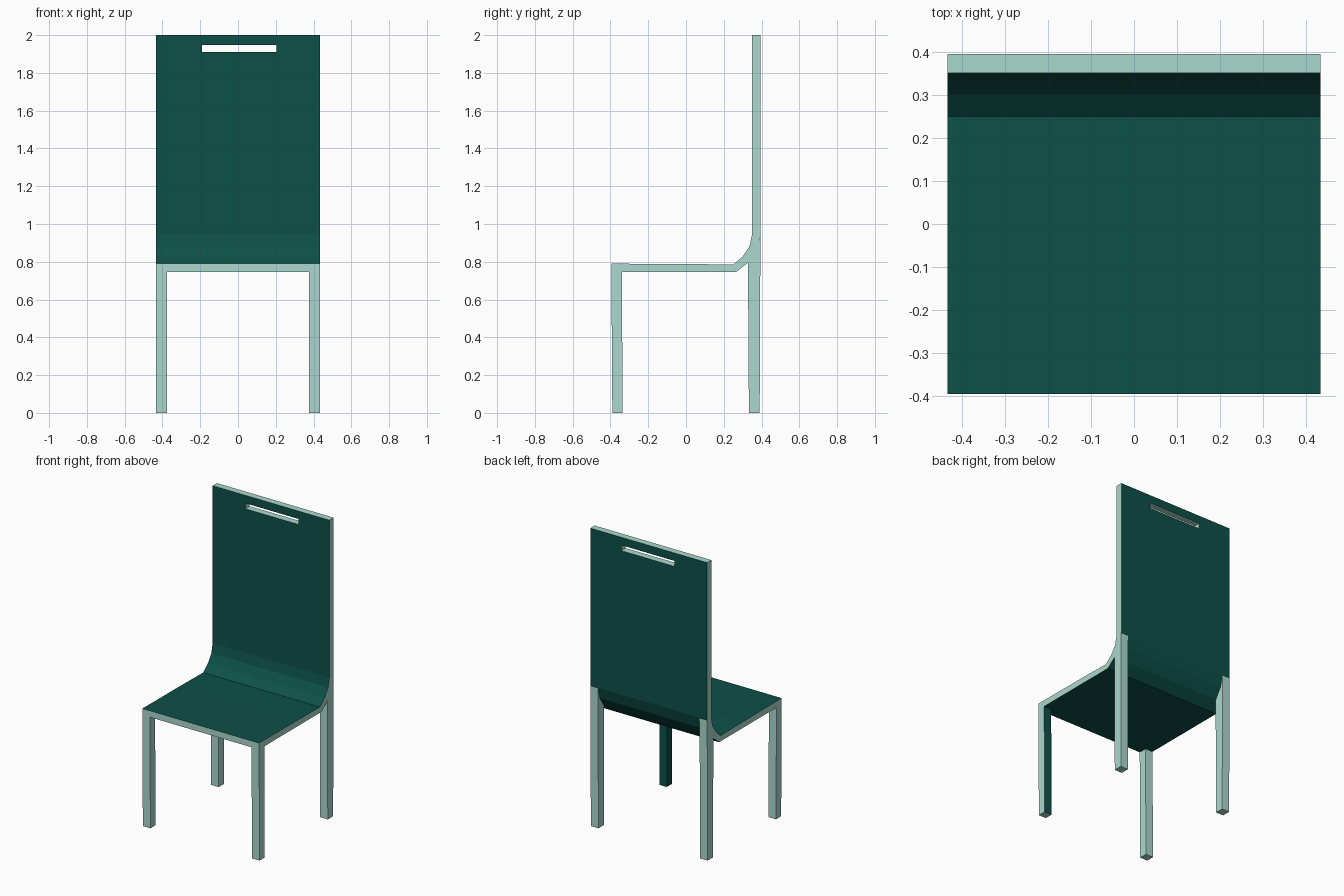
import bpy, bmesh

if "Cube" in bpy.data.objects:
    bpy.data.objects.remove(bpy.data.objects["Cube"])

W = 0.433  # half width


def material(name, rgb):
    m = bpy.data.materials.new(name)
    m.diffuse_color = (*rgb, 1)
    m.use_nodes = True
    m.node_tree.nodes["Principled BSDF"].inputs["Base Color"].default_value = m.diffuse_color
    return m


DARK = material("dark_green", (0.004, 0.08, 0.065))
LIGHT = material("pale_green", (0.41, 0.69, 0.62))


def extrude_profile(name, pts, x0, x1, dark_sides=(), dark_caps=()):
    """Extrude a (y, z) outline along x; listed sides and caps are dark."""
    bm = bmesh.new()
    a = [bm.verts.new((x0, y, z)) for y, z in pts]
    b = [bm.verts.new((x1, y, z)) for y, z in pts]
    n = len(pts)
    for cap, vs in enumerate((a, b)):
        bm.faces.new(vs).material_index = 0 if cap in dark_caps else 1
    for i in range(n):
        j = (i + 1) % n
        f = bm.faces.new((a[i], a[j], b[j], b[i]))
        f.material_index = 0 if i in dark_sides else 1
    bmesh.ops.recalc_face_normals(bm, faces=bm.faces)
    me = bpy.data.meshes.new(name)
    bm.to_mesh(me)
    bm.free()
    me.materials.append(DARK)
    me.materials.append(LIGHT)
    ob = bpy.data.objects.new(name, me)
    bpy.context.collection.objects.link(ob)
    return ob


# One bent sheet forms the seat and backrest: inner line, then outer line
inner = [(-0.395, 0.79), (0.04, 0.788), (0.25, 0.785), (0.30, 0.828),
         (0.336, 0.882), (0.35, 0.945), (0.35, 2.0)]
outer = [(0.395, 2.0), (0.395, 0.945), (0.375, 0.868), (0.33, 0.797),
         (0.267, 0.747), (-0.395, 0.747)]
end = len(inner) - 1
broad = [i for i in range(len(inner) + len(outer) - 1) if i != end]
shell = extrude_profile("seat_and_backrest", inner + outer, -W, W, broad)

# Handle slot near the top of the backrest
slot = extrude_profile("slot_cutter", [(0.3, 1.91), (0.45, 1.91),
                                       (0.45, 1.947), (0.3, 1.947)], -0.19, 0.203)
slot.hide_render = True
cut = shell.modifiers.new("handle_slot", 'BOOLEAN')
cut.operation = 'DIFFERENCE'
cut.solver = 'EXACT'
cut.object = slot
bpy.context.view_layer.objects.active = shell
bpy.ops.object.modifier_apply(modifier=cut.name)
bpy.data.objects.remove(slot)

# Legs: the rear ones follow the underside of the bend
front = [(-0.39, 0), (-0.335, 0), (-0.34, 0.75), (-0.395, 0.75)]
rear = [(0.333, 0), (0.39, 0), (0.394, 0.94), (0.375, 0.868), (0.328, 0.797)]
for side, x0, x1 in (("left", -W, -0.377), ("right", 0.377, W)):
    right = side == "right"
    # the right front leg has dark inward-facing sides
    extrude_profile("front_leg_" + side, front, x0, x1,
                    (1,) if right else (), (0,) if right else ())
    extrude_profile("rear_leg_" + side, rear, x0, x1)
